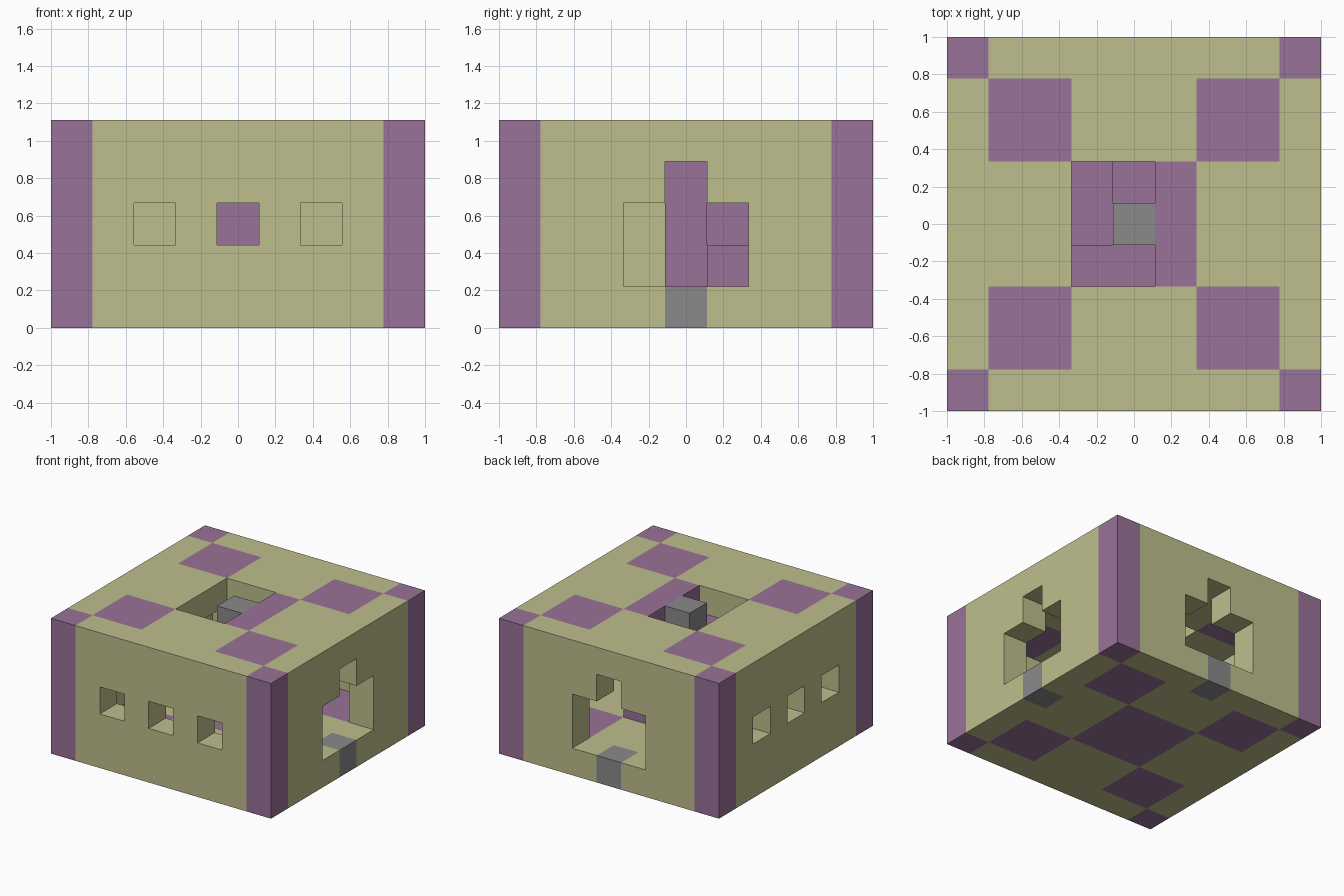
import bpy
import bmesh
from mathutils import Vector

default = bpy.data.objects.get("Cube")
if default:
    bpy.data.objects.remove(default, do_unlink=True)

N, H = 9, 5              # blocks per side and blocks high
S = 2 / N                # block size
MID, LAST, TOP = N // 2, N - 1, H - 1


def material(name, rgb):
    """Flat material from 0-255 display values."""
    lin = [((c / 255 + 0.055) / 1.055) ** 2.4 for c in rgb]
    m = bpy.data.materials.new(name)
    m.use_nodes = True
    m.diffuse_color = (*lin, 1)
    bsdf = m.node_tree.nodes["Principled BSDF"]
    bsdf.inputs["Base Color"].default_value = (*lin, 1)
    bsdf.inputs["Roughness"].default_value = 0.9
    return m


sand = material("sand", (190, 191, 140))
purple = material("purple", (153, 114, 152))
grey = material("grey", (138, 138, 138))


def box(xs, ys, zs):
    """All block cells in the given index ranges."""
    return {(x, y, z) for x in xs for y in ys for z in zs}


def mirrored(cells):
    """Copy cells into all four quarters of the plan."""
    return {(a, b, z) for x, y, z in cells
            for a in (x, LAST - x) for b in (y, LAST - y)}


def swapped(cells):
    """Add the copy with x and y exchanged."""
    return cells | {(y, x, z) for x, y, z in cells}


full, inner, core = range(N), range(1, LAST), range(MID - 1, MID + 2)
pair = range(1, 3)

# Coloured squares shared by floor and roof
corners = mirrored(box([0], [0], range(H)))
floor_tiles = mirrored(box(pair, pair, [0])) | box(core, core, [0])
roof_tiles = mirrored(box(pair, pair, [TOP]))

# Openings: doors on two sides, windows on the other two, stairwell in the roof
doors = swapped(box([LAST], core, range(1, 3)) | box([LAST], [MID], [3]))
windows = swapped(box([0], range(2, 7, 2), [2]))
stairwell = box(core, core, [TOP])
thresholds = swapped(box([LAST], [MID], [0]))

floor = box(full, full, [0]) - corners - floor_tiles - thresholds
roof = box(full, full, [TOP]) - corners - roof_tiles - stairwell
walls = (box(full, full, range(1, TOP)) - box(inner, inner, range(1, TOP))
         - corners - doors - windows)

# Spiral stair: two blocks per step, rising around the centre column
lo, hi = MID - 1, MID + 1
parts = [
    ("floor", sand, floor),
    ("walls", sand, walls),
    ("roof", sand, roof),
    ("corner_posts", purple, corners),
    ("floor_tiles", purple, floor_tiles),
    ("roof_tiles", purple, roof_tiles),
    ("door_thresholds", grey, thresholds),
    ("stair_column", purple, box([MID], [MID], range(1, TOP))),
    ("column_cap", grey, box([MID], [MID], [TOP])),
    ("lower_step", purple, box([MID, hi], [hi], [1])),
    ("middle_step", purple, box([lo], [MID, hi], [2])),
    ("upper_step", purple, box([lo, MID], [lo], [3])),
    ("stair_landing", purple, box([hi], core, [TOP])),
]
solid = set().union(*(cells for _, _, cells in parts))


def build(name, mat, cells):
    """Make one object from the exposed faces of its blocks."""
    bm = bmesh.new()
    for cell in sorted(cells):
        centre = Vector(((cell[0] - MID) * S, (cell[1] - MID) * S,
                         (cell[2] + 0.5) * S))
        for axis in range(3):
            for sign in (-1, 1):
                near = list(cell)
                near[axis] += sign
                if tuple(near) in solid:
                    continue
                n, u, v = Vector(), Vector(), Vector()
                n[axis] = sign * S / 2
                u[(axis + 1) % 3] = S / 2
                v[(axis + 2) % 3] = sign * S / 2
                ring = (-u - v, u - v, u + v, v - u)
                bm.faces.new([bm.verts.new(centre + n + r) for r in ring])
    bmesh.ops.remove_doubles(bm, verts=bm.verts, dist=S / 100)
    mesh = bpy.data.meshes.new(name)
    bm.to_mesh(mesh)
    bm.free()
    mesh.materials.append(mat)
    bpy.context.collection.objects.link(bpy.data.objects.new(name, mesh))


for part in parts:
    build(*part)
